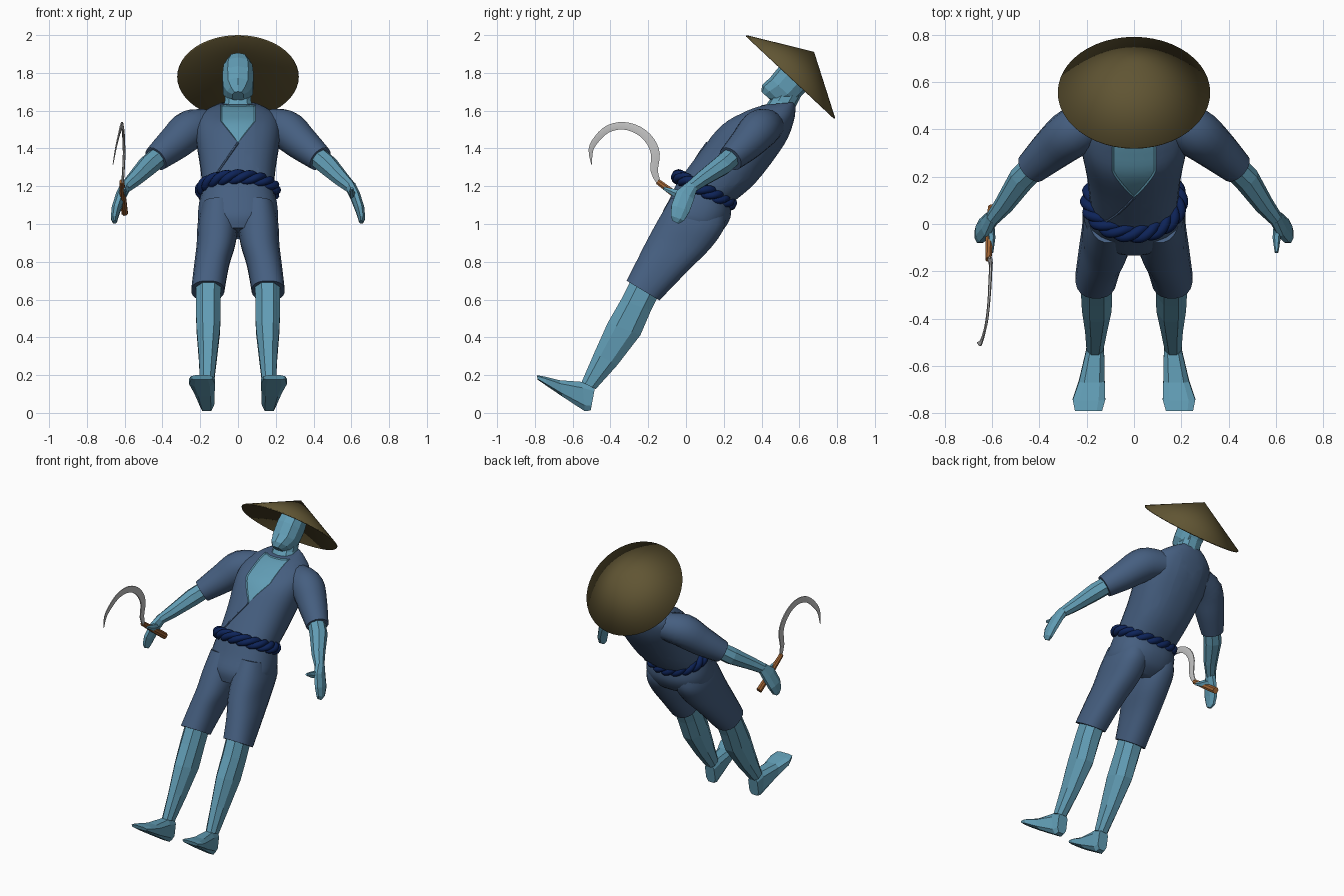
import bpy, bmesh, math
from mathutils import Vector, Matrix
from mathutils.bvhtree import BVHTree

if "Cube" in bpy.data.objects:
    bpy.data.objects.remove(bpy.data.objects["Cube"])


def material(name, r, g, b):
    m = bpy.data.materials.new(name)
    m.use_nodes = True
    m.diffuse_color = (r, g, b, 1)
    m.node_tree.nodes["Principled BSDF"].inputs["Base Color"].default_value = (r, g, b, 1)
    return m


SKIN = material("blue skin", .12, .335, .46)
CLOTH = material("dusty blue cloth", .06, .113, .215)
STRAW = material("dark straw", .117, .09, .033)
ROPE = material("navy rope", .004, .017, .1)
WOOD = material("brown wood", .36, .13, .035)
STEEL = material("grey steel", .55, .55, .55)


def finish(name, bm, *mats, smooth=False):
    bmesh.ops.recalc_face_normals(bm, faces=bm.faces)
    me = bpy.data.meshes.new(name)
    bm.to_mesh(me)
    bm.free()
    ob = bpy.data.objects.new(name, me)
    bpy.context.collection.objects.link(ob)
    for m in mats:
        me.materials.append(m)
    if smooth:
        bpy.ops.object.select_all(action='DESELECT')
        ob.select_set(True)
        bpy.context.view_layer.objects.active = ob
        bpy.ops.object.shade_smooth_by_angle(angle=math.radians(40))
    return ob


def bridge(loops):
    """Skin a row of point loops and cap both ends."""
    bm = bmesh.new()
    rows = [[bm.verts.new(p) for p in loop] for loop in loops]
    n = len(rows[0])
    for a, b in zip(rows, rows[1:]):
        for i in range(n):
            j = (i + 1) % n
            bm.faces.new((a[i], a[j], b[j], b[i]))
    bm.faces.new(rows[0])
    bm.faces.new(rows[-1])
    return bm


def soften(rings, k):
    """Spline interpolation between rings, k steps each."""
    out = []
    for i in range(len(rings) - 1):
        q = [Vector(rings[max(0, min(len(rings) - 1, i + d))]) for d in (-1, 0, 1, 2)]
        for s in range(k):
            t = s / k
            out.append(q[1] + (q[2] - q[0]) * t / 2
                       + (q[0] * 2 - q[1] * 5 + q[2] * 4 - q[3]) * t * t / 2
                       + (q[1] * 3 - q[0] - q[2] * 3 + q[3]) * t ** 3 / 2)
    return out + [Vector(rings[-1])]


def loft(rings, n, side=1, k=1, power=.85):
    """Each ring: front y, front z, back y, back z, half width, centre x."""
    loops = []
    for yf, zf, yb, zb, hw, cx in soften(rings, k):
        loop = []
        for i in range(n):
            a = 2 * math.pi * (i + .5) / n
            c, s = [math.copysign(abs(v) ** power, v) for v in (math.cos(a), math.sin(a))]
            loop.append((side * cx + hw * c, (yf + yb) / 2 + s * (yb - yf) / 2,
                         (zf + zb) / 2 + s * (zb - zf) / 2))
        loops.append(loop)
    return bridge(loops)


def tube(path, n, side=1, k=1):
    """Each station: x, y, z, radius in the side plane, radius across it."""
    st = soften(path, k)
    pts = [Vector((side * p[0], p[1], p[2])) for p in st]
    loops = []
    for i, p in enumerate(pts):
        t = (pts[min(i + 1, len(pts) - 1)] - pts[max(i - 1, 0)]).normalized()
        a = t.cross(Vector((1, 0, 0))).normalized()
        b = a.cross(t)
        loops.append([p + a * st[i][3] * math.cos(w) + b * st[i][4] * math.sin(w)
                      for w in (2 * math.pi * (j + .5) / n for j in range(n))])
    return bridge(loops)


# Jacket, cut along an open V neckline
bm = loft([(-.04, 1.23, .23, 1.10, .185, 0), (.08, 1.39, .37, 1.22, .2, 0),
           (.19, 1.53, .52, 1.42, .225, 0), (.29, 1.59, .57, 1.54, .21, 0),
           (.36, 1.62, .58, 1.61, .15, 0), (.40, 1.63, .575, 1.645, .1, 0)], 28, k=4)
surface = BVHTree.FromBMesh(bm)
TIP, SLOPE, HALF = 1.43, 1.25, .092
for s in (1, -1):
    for co, no in (((0, 0, TIP), (s * SLOPE, 0, -1)), ((s * HALF, 0, 0), (1, 0, 0))):
        bmesh.ops.bisect_plane(bm, geom=bm.verts[:] + bm.edges[:] + bm.faces[:],
                               plane_co=co, plane_no=no)
bm.normal_update()
bmesh.ops.recalc_face_normals(bm, faces=bm.faces)
chest = []
for f in bm.faces:
    c = f.calc_center_median()
    if c.z > TIP + SLOPE * abs(c.x) and abs(c.x) < HALF and f.normal.y < -.1 and c.y < .42:
        chest.append(f)
        f.material_index = 1
bmesh.ops.inset_region(bm, faces=chest, thickness=.006, depth=-.006)
finish("jacket", bm, CLOTH, SKIN, smooth=True)

# Overlapping lapel edge running down to the belt
edge = []
for i in range(9):
    t = i / 8
    hit = surface.ray_cast(Vector((-.13 * t, -1, TIP - .19 * t)), Vector((0, 1, 0)))[0]
    if hit:
        edge.append((*hit, .006, .006))
finish("lapel_edge", tube(edge, 6), CLOTH, smooth=True)

# Shorts
finish("shorts_seat", loft([(-.04, 1.24, .24, 1.10, .19, 0), (-.085, 1.14, .235, 1.03, .21, 0),
                            (-.13, 1.05, .19, .96, .205, 0), (-.13, .98, .12, .92, .13, 0)],
                           24, k=4), CLOTH, smooth=True)

for side, word in ((1, "left"), (-1, "right")):
    # Legs and feet
    finish(word + "_shorts_leg", loft([(-.08, 1.14, .21, 1.04, .09, .105), (-.15, 1.02, .20, .97, .107, .108),
                                       (-.21, .91, .13, .87, .103, .117), (-.26, .81, .01, .75, .093, .14),
                                       (-.315, .70, -.14, .595, .088, .16)], 20, side, 4),
           CLOTH, smooth=True)
    finish(word + "_shin", loft([(-.28, .74, -.12, .66, .07, .155), (-.35, .60, -.18, .54, .07, .158),
                                 (-.42, .48, -.235, .41, .067, .157), (-.49, .32, -.36, .25, .05, .16),
                                 (-.555, .165, -.475, .125, .038, .165)], 8, side), SKIN)
    finish(word + "_foot", loft([(-.48, .145, -.505, .01, .036, .163), (-.55, .168, -.535, .005, .041, .165),
                                 (-.67, .175, -.655, .085, .057, .178), (-.745, .193, -.735, .14, .072, .19),
                                 (-.79, .2, -.785, .175, .06, .192)], 8, side, power=.6), SKIN)
    # Sleeves and arms
    finish(word + "_sleeve", tube([(.14, .44, 1.52, .085, .085), (.25, .39, 1.50, .105, .105),
                                   (.34, .32, 1.425, .092, .092), (.435, .235, 1.345, .07, .07)],
                                  16, side, 4), CLOTH, smooth=True)
    finish(word + "_forearm", tube([(.40, .265, 1.375, .055, .055), (.475, .19, 1.31, .056, .056),
                                    (.55, .08, 1.235, .042, .042), (.60, .02, 1.19, .034, .03)],
                                   8, side), SKIN)
    finish(word + "_hand", tube([(.595, .03, 1.20, .034, .03), (.62, -.005, 1.15, .055, .028),
                                 (.645, -.03, 1.08, .055, .026), (.655, -.045, 1.03, .04, .02),
                                 (.652, -.055, 1.01, .02, .012)], 8, side), SKIN)
    finish(word + "_thumb", tube([(.61, .01, 1.15, .028, .02), (.602, -.06, 1.165, .022, .017),
                                  (.602, -.12, 1.19, .009, .008)], 6, side), SKIN)

# Neck and head
finish("neck", loft([(.39, 1.58, .57, 1.60, .092, 0), (.445, 1.66, .585, 1.63, .073, 0),
                     (.48, 1.72, .61, 1.68, .07, 0)], 10), SKIN)
UP, FWD = Vector((0, .683, .73)), Vector((0, -.73, .683))
rings = []
for u, front, back, hw in ((1.515, .872, .80, .03), (1.545, .892, .73, .06), (1.60, .888, .70, .083),
                           (1.68, .893, .70, .086), (1.75, .885, .71, .08), (1.80, .868, .74, .056)):
    a, b = UP * u + FWD * front, UP * u + FWD * back
    rings.append((a.y, a.z, b.y, b.z, hw, 0))
finish("head", loft(rings, 10), SKIN)

# Conical hat, open underneath
bm = bmesh.new()
pose = Matrix.Translation(Vector((0, .555, 1.78)) + UP * .09) @ UP.to_track_quat('Z', 'Y').to_matrix().to_4x4()
bmesh.ops.create_cone(bm, cap_ends=False, segments=48, radius1=.322, radius2=0, depth=.18, matrix=pose)
bmesh.ops.remove_doubles(bm, verts=bm.verts, dist=.0001)
hat = finish("straw_hat", bm, STRAW, smooth=True)
shell = hat.modifiers.new("thickness", 'SOLIDIFY')
shell.thickness = .008

# Twisted rope belt
belt = bpy.data.curves.new("rope_belt", 'CURVE')
belt.dimensions = '3D'
belt.bevel_depth = .021
belt.bevel_resolution = 2
STEPS, TWISTS = 144, 6
deep, lift = Vector((0, .89, -.456)), Vector((0, .456, .89))
for strand in range(3):
    line = belt.splines.new('POLY')
    line.points.add(STEPS - 1)
    line.use_cyclic_u = True
    line.use_smooth = True
    for i, p in enumerate(line.points):
        a = 2 * math.pi * i / STEPS
        w = a * TWISTS + strand * 2 * math.pi / 3
        out = Vector((math.cos(a), 0, 0)) + deep * math.sin(a)
        pos = Vector((.188 * math.cos(a), .095, 1.18)) + deep * .152 * math.sin(a)
        pos += (out * math.cos(w) + lift * math.sin(w)) * .02
        p.co = (*pos, 1)
belt.materials.append(ROPE)
bpy.context.collection.objects.link(bpy.data.objects.new("rope_belt", belt))

# Sickle in the right hand
finish("sickle_handle", tube([(-.615, -.15, 1.225, .016, .014), (-.61, -.05, 1.15, .02, .017),
                              (-.6, .07, 1.06, .022, .018)], 8), WOOD)
finish("sickle_blade", tube([(-.612, -.14, 1.21, .012, .007), (-.607, -.168, 1.28, .022, .007),
                             (-.603, -.162, 1.37, .027, .007), (-.605, -.19, 1.44, .027, .007),
                             (-.608, -.25, 1.495, .025, .007), (-.613, -.33, 1.52, .023, .006),
                             (-.622, -.41, 1.505, .022, .006), (-.635, -.468, 1.455, .02, .005),
                             (-.648, -.503, 1.395, .015, .004), (-.662, -.5, 1.315, .002, .002)],
                            6, k=3), STEEL, smooth=True)
